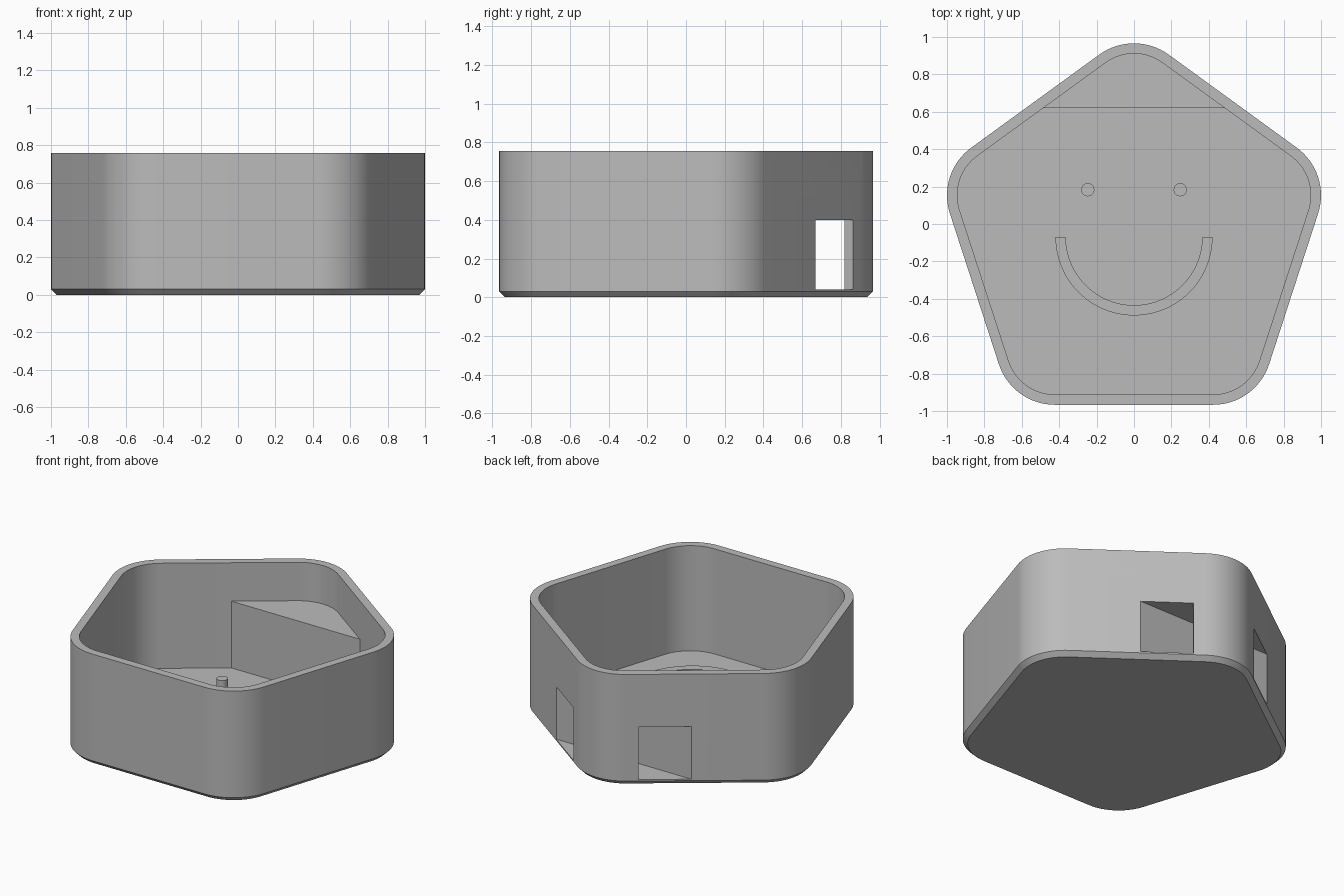
import bpy, bmesh, math
from mathutils import Vector

if "Cube" in bpy.data.objects:
    bpy.data.objects.remove(bpy.data.objects["Cube"])

CY, REACH, RADIUS, WALL = -0.069, 0.72, 0.315, 0.055
HEIGHT, FLOOR, CHAMFER = 0.757, 0.04, 0.03
STEPS = 16

grey = bpy.data.materials.new("plain grey")
grey.use_nodes = True
grey.diffuse_color = (0.5, 0.5, 0.5, 1)
grey.node_tree.nodes["Principled BSDF"].inputs["Base Color"].default_value = (0.5, 0.5, 0.5, 1)


def corner_arc(angle, inset):
    """Points round one corner of the pentagon, counter-clockwise."""
    centre = Vector((REACH * math.cos(angle), CY + REACH * math.sin(angle)))
    span = math.radians(72)
    arc = []
    for i in range(STEPS + 1):
        a = angle - span / 2 + span * i / STEPS
        arc.append(centre + (RADIUS - inset) * Vector((math.cos(a), math.sin(a))))
    return arc


def pentagon(inset):
    return [p for k in range(5) for p in corner_arc(math.radians(90 + 72 * k), inset)]


def loft(name, rings):
    """Skin a list of (outline, z) rings and cap both ends."""
    bm = bmesh.new()
    loops = [[bm.verts.new((p[0], p[1], z)) for p in outline] for outline, z in rings]
    for low, high in zip(loops, loops[1:]):
        for i in range(len(low)):
            j = (i + 1) % len(low)
            bm.faces.new((low[i], low[j], high[j], high[i]))
    bm.faces.new(loops[0][::-1])
    bm.faces.new(loops[-1])
    bmesh.ops.recalc_face_normals(bm, faces=bm.faces)
    mesh = bpy.data.meshes.new(name)
    bm.to_mesh(mesh)
    bm.free()
    mesh.materials.append(grey)
    obj = bpy.data.objects.new(name, mesh)
    bpy.context.collection.objects.link(obj)
    return obj


def prism(name, outline, bottom, top):
    return loft(name, [(outline, bottom), (outline, top)])


def activate(obj):
    bpy.ops.object.select_all(action="DESELECT")
    obj.select_set(True)
    bpy.context.view_layer.objects.active = obj


def combine(obj, tool, operation):
    mod = obj.modifiers.new(operation.lower(), "BOOLEAN")
    mod.operation, mod.object, mod.solver = operation, tool, "EXACT"
    activate(obj)
    bpy.ops.object.modifier_apply(modifier=mod.name)
    bpy.data.objects.remove(tool)


# Open tray with a chamfered foot
tray = loft("tray", [
    (pentagon(CHAMFER), 0), (pentagon(0), CHAMFER), (pentagon(0), HEIGHT),
    (pentagon(WALL), HEIGHT), (pentagon(WALL), FLOOR)])

# Raised compartment filling the back corner
n = Vector((math.cos(math.radians(54)), math.sin(math.radians(54))))
apothem = REACH * math.cos(math.radians(36)) + RADIUS


def wall_x(y, inset):
    return (apothem - inset - n.y * (y - CY)) / n.x


back = math.radians(90)
embed = WALL / 2
half = wall_x(0.62, embed)
block = prism("compartment", [(half, 0.62)] + corner_arc(back, embed) + [(-half, 0.62)],
              FLOOR / 2, 0.495)
combine(tray, block, "UNION")

# Hollow inside the compartment, open through both back walls
sill = (wall_x(0.67, -0.1), 0.67)
jamb = Vector((wall_x(0.863, 0), 0.863))
right = [sill, jamb + 0.1 * n, jamb - WALL * n]
left = [(-p[0], p[1]) for p in reversed(right)]
hollow = prism("hollow_cutter", right + corner_arc(back, WALL) + left, FLOOR, 0.398)
hollow.hide_render = True
combine(tray, hollow, "DIFFERENCE")

# Two eye pegs and a curved mouth standing on the floor
PEG_TOP = 0.2
parts = [tray]
for side, x in (("left", 0.247), ("right", -0.247)):
    ring = [(x + 0.035 * math.cos(math.tau * i / 32), 0.183 + 0.035 * math.sin(math.tau * i / 32))
            for i in range(32)]
    parts.append(prism(side + "_eye_peg", ring, FLOOR, PEG_TOP))


def half_circle(radius):
    return [(radius * math.cos(math.pi + math.pi * i / 48),
             CY + radius * math.sin(math.pi + math.pi * i / 48)) for i in range(49)]


parts.append(prism("mouth_ridge", half_circle(0.42) + half_circle(0.365)[::-1], FLOOR, PEG_TOP))

for obj in parts:
    activate(obj)
    bpy.ops.object.shade_smooth_by_angle(angle=math.radians(30))
